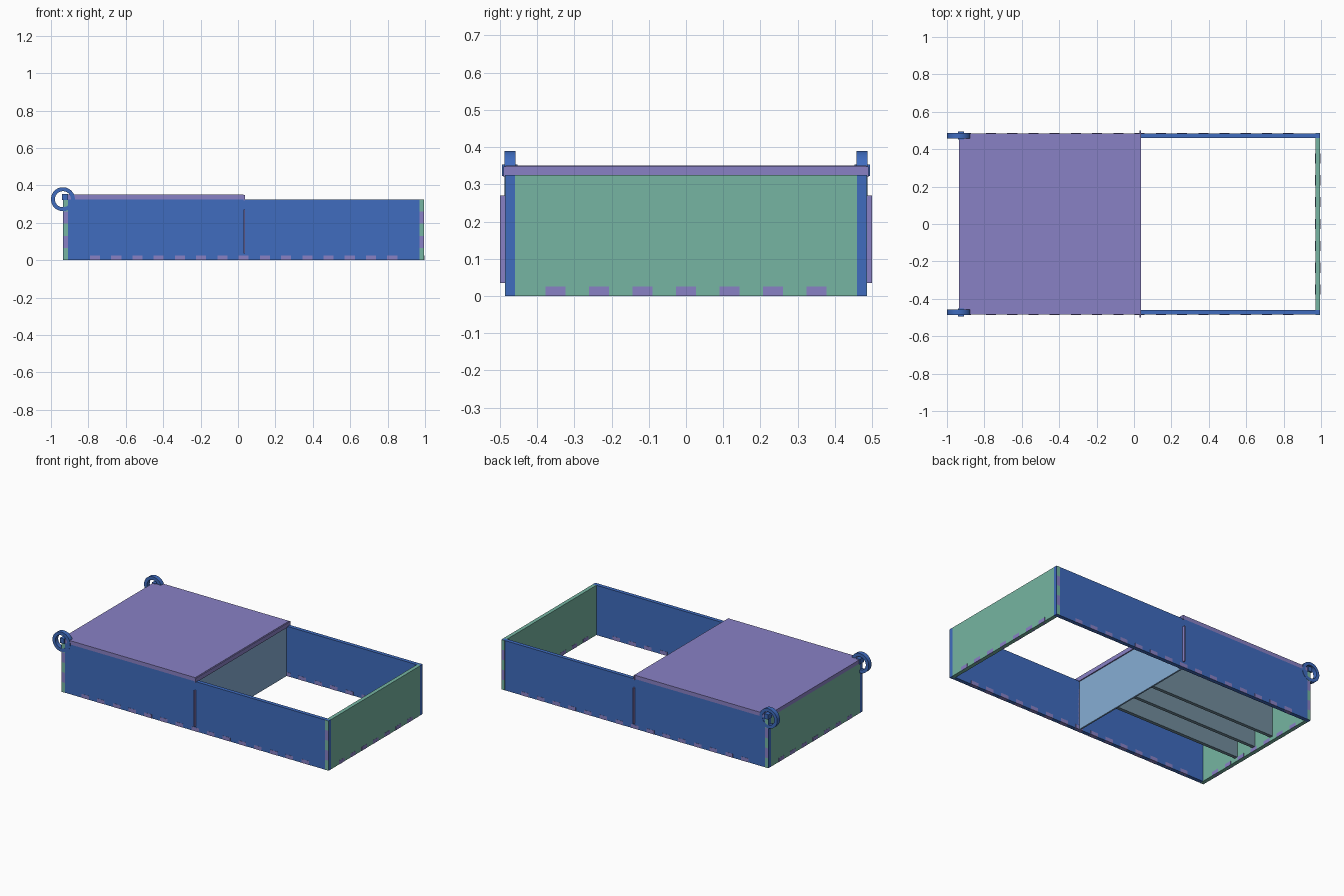
import bpy, bmesh, math

if "Cube" in bpy.data.objects:
    bpy.data.objects.remove(bpy.data.objects["Cube"])

def material(name, rgb):
    m = bpy.data.materials.new(name)
    m.diffuse_color = (*rgb, 1)
    m.use_nodes = True
    m.node_tree.nodes["Principled BSDF"].inputs["Base Color"].default_value = m.diffuse_color
    return m

BLUE = material("blue", (0.05, 0.15, 0.52))
GREEN = material("green", (0.18, 0.46, 0.36))
PURPLE = material("purple", (0.25, 0.22, 0.56))
PALE = material("pale_blue", (0.24, 0.42, 0.66))
SLATE = material("slate", (0.17, 0.27, 0.34))

def finish(bm, name, mat):
    bmesh.ops.recalc_face_normals(bm, faces=bm.faces)
    me = bpy.data.meshes.new(name)
    bm.to_mesh(me)
    bm.free()
    me.materials.append(mat)
    ob = bpy.data.objects.new(name, me)
    bpy.context.collection.objects.link(ob)
    return ob

def boxes(name, mat, spans):
    # each span is (x0, x1), (y0, y1), (z0, z1)
    bm = bmesh.new()
    for span in spans:
        vs = bmesh.ops.create_cube(bm, size=1)["verts"]
        for v in vs:
            for i, (a, b) in enumerate(span):
                v.co[i] = (a + b) / 2 + v.co[i] * (b - a)
    return finish(bm, name, mat)

X0, X1, Y, T, H = -0.935, 0.995, 0.485, 0.025, 0.325
MID = 0.03

# long and short walls
for side, label in ((-1, "front"), (1, "back")):
    ys = sorted((side * Y, side * (Y - T)))
    boxes(label + "_wall", BLUE, [((X0, X1), ys, (0, H))])
boxes("right_wall", GREEN, [((X1 - T, X1), (T - Y, Y - T), (0, H))])
boxes("left_wall", GREEN, [((X0, X0 + T), (T - Y, Y - T), (0, H))])

# floor tabs through the long walls and end walls
E = 0.001
step = (X1 - X0) / 17
tabs = []
for s in (-1, 1):
    ys = sorted((s * (Y + E), s * (Y - T - E)))
    for i in range(17):
        c = X0 + step * (i + 0.5)
        if 0 < i < 16:
            tabs.append(((c - 0.027, c + 0.027), ys, (0, T)))
for a, b in ((X0 - E, X0 + T + E), (X1 - T - E, X1 + E)):
    for i in range(-3, 4):
        c = i * 0.117
        tabs.append(((a, b), (c - 0.027, c + 0.027), (0, T)))
boxes("floor_tabs", PURPLE, tabs)

# finger joints at the four corners
for name, mat, start in (("corner_fingers_green", GREEN, 0), ("corner_fingers_purple", PURPLE, 1)):
    fingers = []
    for s in (-1, 1):
        ys = sorted((s * (Y + E), s * (Y - T + E)))
        for a, b in ((X0 + E, X0 + T), (X1 - T, X1 - E)):
            for k in range(start, 5, 2):
                z = k * H / 5
                fingers.append(((a, b), ys, (z, z + H / 5)))
    boxes(name, mat, fingers)

# lid over the left half
boxes("lid", PURPLE, [((X0, MID), (-Y, Y), (H, 0.35))])

# cross divider with its protruding edges
boxes("cross_divider", PALE, [((MID - 0.01, MID), (T - Y, Y - T), (0.0, 0.345))])
edge = (MID - 0.001, MID + 0.007)
boxes("divider_edges", PURPLE, [
    (edge, (-0.5, T - Y), (0.035, 0.27)),
    (edge, (Y - T, 0.5), (0.035, 0.27)),
    (edge, (-0.49, 0.49), (0.32, 0.348))])

# lengthwise partitions under the lid
for i in (-1, 0, 1):
    c = i * 0.16
    boxes("partition", SLATE, [((X0 + T, MID - 0.01), (c - 0.011, c + 0.011), (T, H))])

# hinge rings and pins
def ring(name, y0, y1, n=40):
    bm = bmesh.new()
    section = ((0.064, y0), (0.064, y1), (0.043, y1), (0.043, y0))
    loops = []
    for k in range(n):
        a = 2 * math.pi * k / n
        loops.append([bm.verts.new((-0.936 + r * math.cos(a), y, 0.326 + r * math.sin(a)))
                      for r, y in section])
    for k in range(n):
        p, q = loops[k], loops[(k + 1) % n]
        for j in range(4):
            bm.faces.new((p[j], p[(j + 1) % 4], q[(j + 1) % 4], q[j]))
    ob = finish(bm, name, BLUE)
    bpy.ops.object.select_all(action="DESELECT")
    bpy.context.view_layer.objects.active = ob
    ob.select_set(True)
    bpy.ops.object.shade_smooth_by_angle(angle=math.radians(30))

for s, label in ((-1, "front"), (1, "back")):
    y0, y1 = sorted((s * 0.458, s * 0.487))
    ring(label + "_hinge_ring", y0, y1)
    boxes(label + "_hinge_pin", BLUE,
          [((-0.94, -0.91), sorted((s * 0.453, s * 0.494)), (0.322, 0.354))])
